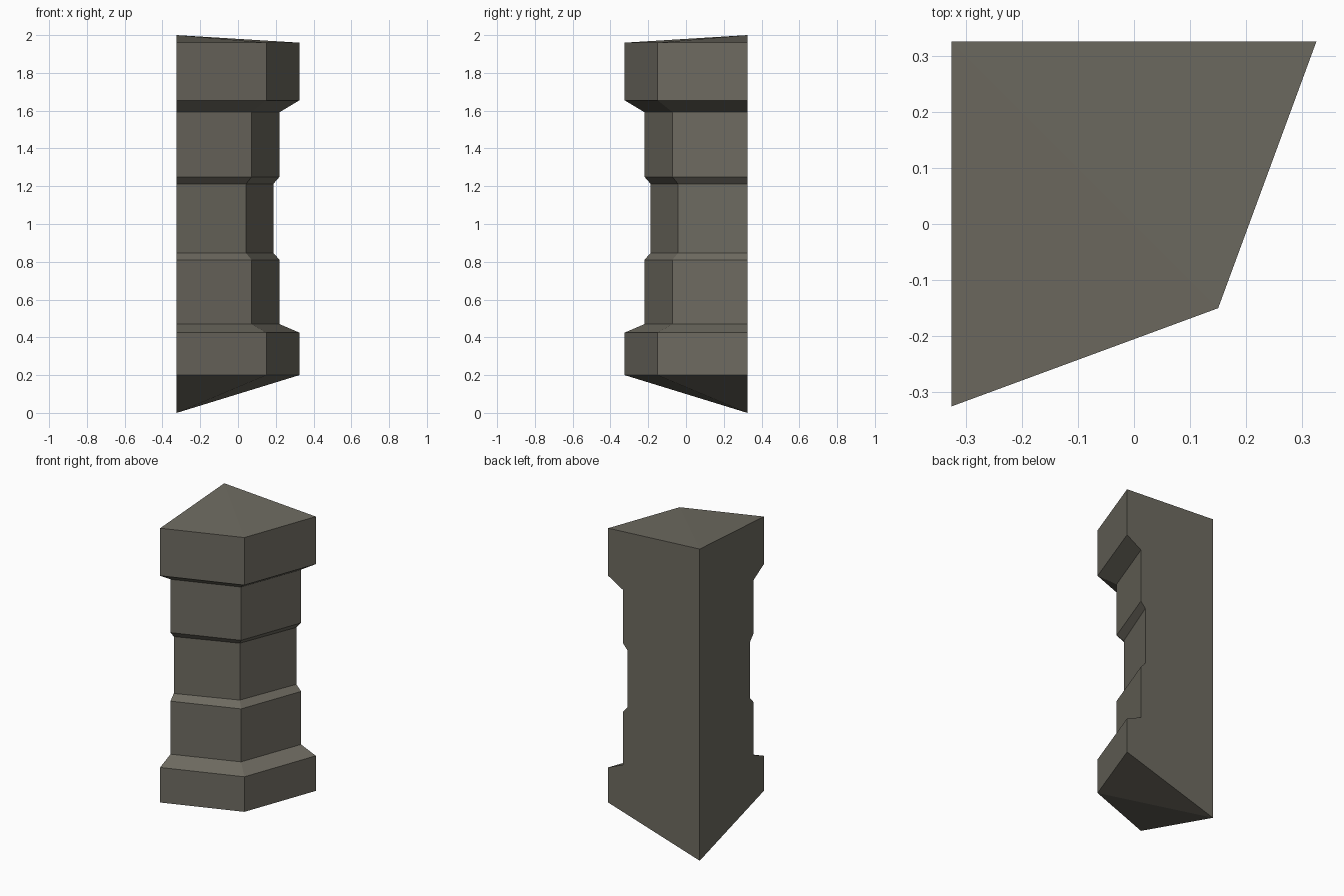
import bpy, bmesh

if "Cube" in bpy.data.objects:
    bpy.data.objects.remove(bpy.data.objects["Cube"])

E = 0.325  # half width of the block
# (height, reach of the outer ends, reach of the front corner), bottom to top
LEVELS = [(0.20, E, 0.15), (0.425, E, 0.15),
          (0.47, 0.22, 0.072), (0.81, 0.22, 0.072),
          (0.847, 0.187, 0.042), (1.212, 0.187, 0.042),
          (1.25, 0.22, 0.072), (1.592, 0.22, 0.072),
          (1.655, E, 0.15), (1.96, E, 0.15)]

stone = bpy.data.materials.new("grey brown stone")
stone.diffuse_color = (0.155, 0.146, 0.118, 1)
stone.use_nodes = True
stone.node_tree.nodes["Principled BSDF"].inputs["Base Color"].default_value = stone.diffuse_color

bm = bmesh.new()
# Upright back-left edge: its ends are the lowest and highest points
low = bm.verts.new((-E, E, 0))
high = bm.verts.new((-E, E, 2))

# Each level has a right end, a front corner and a left end
rings = [[bm.verts.new(p) for p in ((r, E, z), (c, -c, z), (-E, -r, z))]
         for z, r, c in LEVELS]

# Moulded front faces
for a, b in zip(rings, rings[1:]):
    for i in range(2):
        bm.faces.new((a[i], a[i + 1], b[i + 1], b[i]))

# Flat back and left walls following the moulding outline
for i in (0, 2):
    bm.faces.new([low] + [r[i] for r in rings] + [high])

# Sloping top and bottom, folded towards the front corner
for tip, ring in ((low, rings[0]), (high, rings[-1])):
    for i in range(2):
        bm.faces.new((tip, ring[i], ring[i + 1]))

bmesh.ops.recalc_face_normals(bm, faces=bm.faces[:])
mesh = bpy.data.meshes.new("corner_pillar")
bm.to_mesh(mesh)
bm.free()
mesh.materials.append(stone)
bpy.context.collection.objects.link(bpy.data.objects.new("corner_pillar", mesh))
